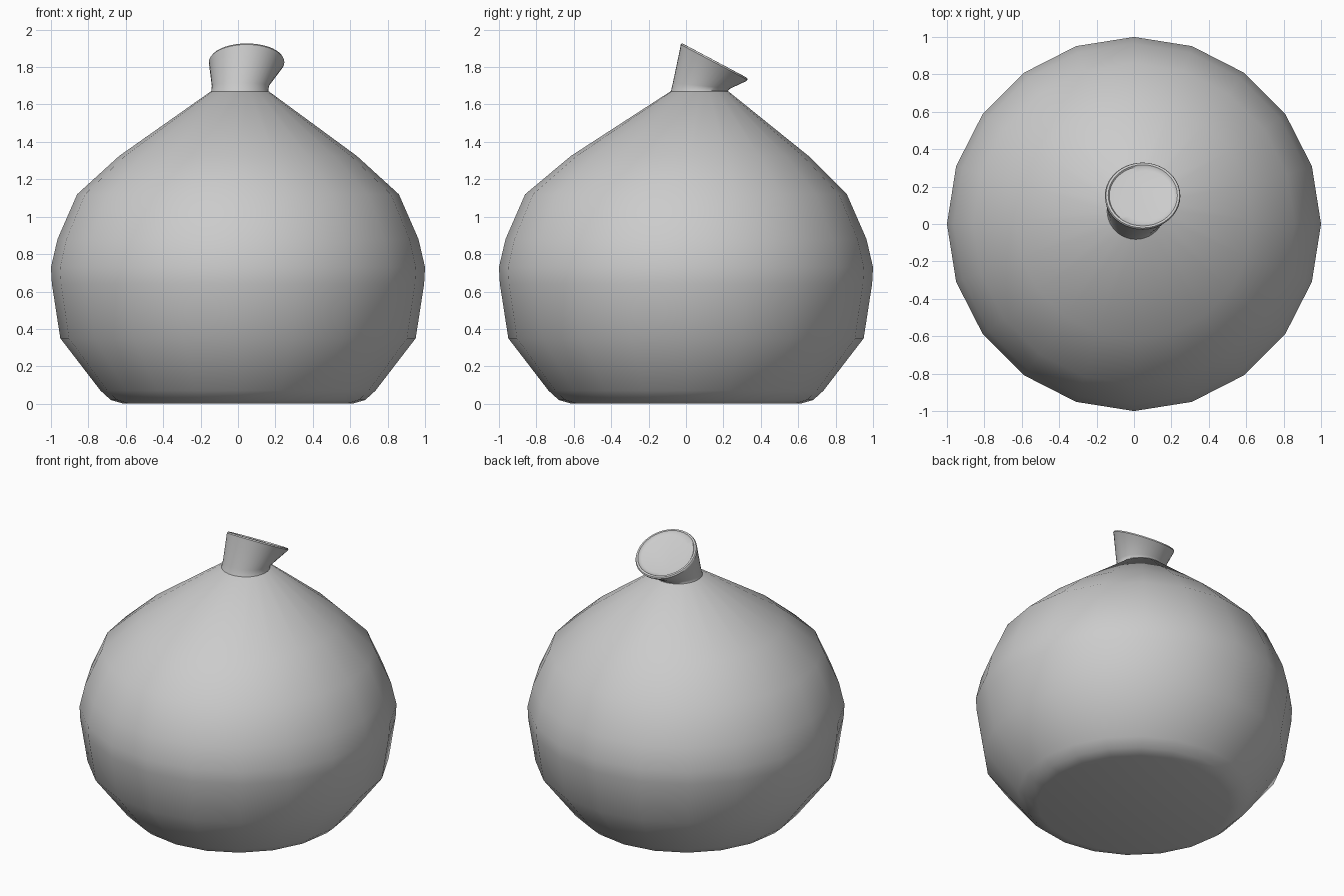
import bpy, bmesh, math
from mathutils import Matrix, Vector

if "Cube" in bpy.data.objects:
    bpy.data.objects.remove(bpy.data.objects["Cube"])


def loft(name, rings, sides, angle):
    """Skin tilted circles (cx, cy, cz, radius, tilt in degrees), closed at both ends."""
    bm = bmesh.new()
    loops = []
    for cx, cy, cz, r, tilt in rings:
        rot = Matrix.Rotation(math.radians(tilt), 3, 'X')
        loop = []
        for i in range(sides):
            a = 2 * math.pi * i / sides
            p = rot @ Vector((r * math.cos(a), r * math.sin(a), 0))
            loop.append(bm.verts.new(p + Vector((cx, cy, cz))))
        loops.append(loop)
    for lo, hi in zip(loops, loops[1:]):
        for i in range(sides):
            j = (i + 1) % sides
            bm.faces.new((lo[i], lo[j], hi[j], hi[i]))
    bm.faces.new(loops[0][::-1])
    bm.faces.new(loops[-1])
    mesh = bpy.data.meshes.new(name)
    bm.to_mesh(mesh)
    bm.free()
    ob = bpy.data.objects.new(name, mesh)
    bpy.context.collection.objects.link(ob)
    bpy.ops.object.select_all(action='DESELECT')
    ob.select_set(True)
    bpy.context.view_layer.objects.active = ob
    bpy.ops.object.shade_smooth_by_angle(angle=math.radians(angle))
    return ob


# Round twenty-sided belly, its shoulder drifting back towards the neck
profile = [(0.61, 0.0), (0.68, 0.02), (0.735, 0.07), (0.95, 0.35),
           (0.995, 0.64), (1.0, 0.73), (0.965, 0.88), (0.86, 1.12)]
body = [(0, 0, z, r, 0) for r, z in profile]
body += [(0.0, 0.02, 1.325, 0.635, 0), (0.01, 0.072, 1.67, 0.155, 0)]
loft("flask_body", body, 20, 60)

# Leaning neck with a flared slanted lip and a shallow closed mouth
neck = [(0.01, 0.072, 1.655, 0.16, 0),
        (0.01, 0.073, 1.675, 0.152, -1),
        (0.013, 0.082, 1.70, 0.153, -6),
        (0.043, 0.146, 1.815, 0.198, -27),
        (0.046, 0.15, 1.826, 0.202, -28),
        (0.047, 0.153, 1.834, 0.197, -28),
        (0.047, 0.153, 1.835, 0.185, -28),
        (0.046, 0.150, 1.828, 0.178, -28),
        (0.06, 0.150, 1.822, 0.15, -28)]
loft("flask_neck", neck, 40, 40)
